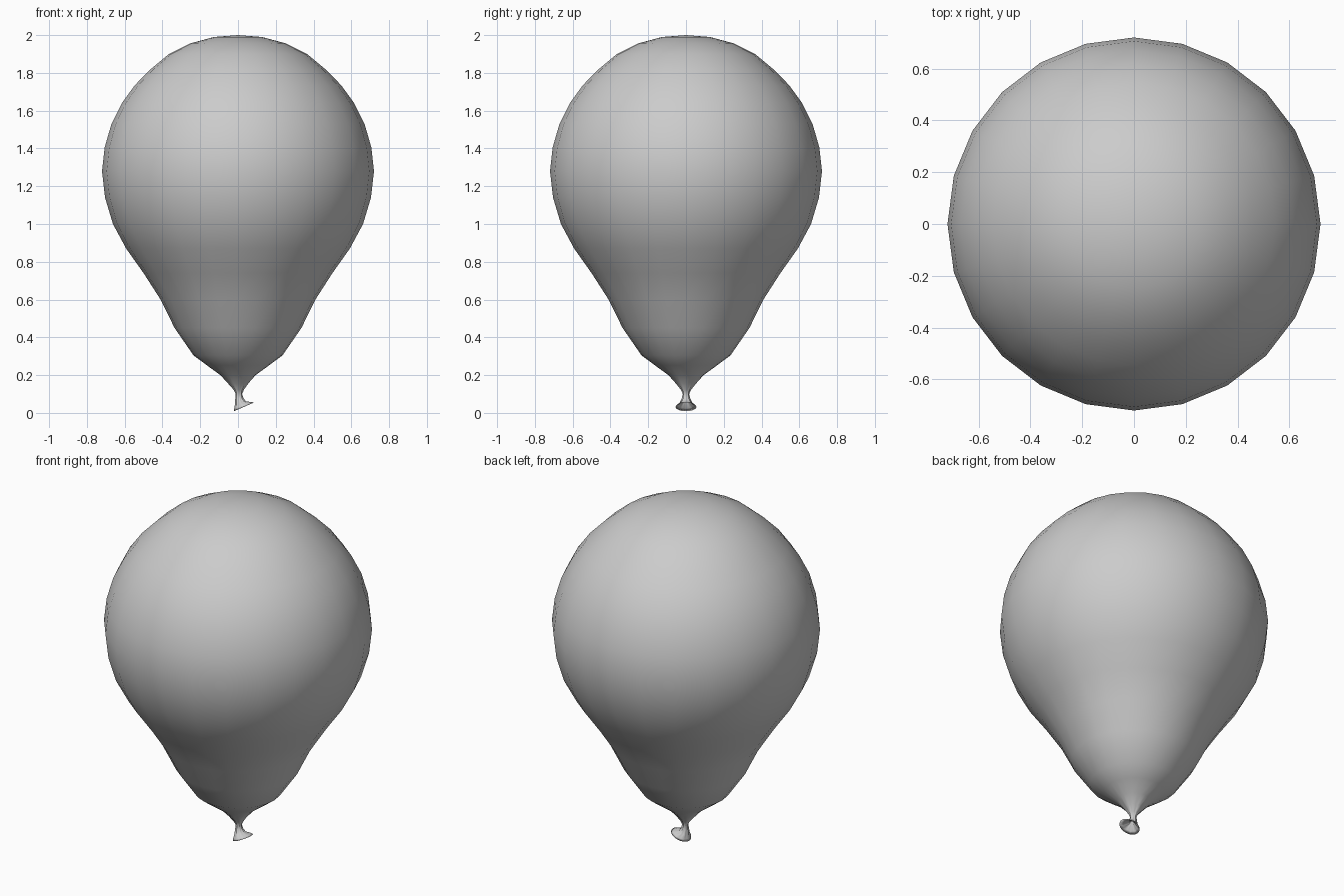
import bpy, bmesh, math

SIDES = 24


def ring(bm, cx, cz, rx, ry, tilt=0.0, pleat=0.0):
    """Ring of vertices; tilt lifts the +x side, pleat gathers the rubber."""
    verts = []
    for i in range(SIDES):
        a = 2 * math.pi * i / SIDES
        k = 1 + pleat * math.cos(8 * a)
        x, y = rx * k * math.cos(a), ry * k * math.sin(a)
        z = cz + tilt * math.cos(a)
        verts.append(bm.verts.new((cx + x, y, z)))
    return verts


def bridge(bm, r0, r1):
    for i in range(SIDES):
        j = (i + 1) % SIDES
        bm.faces.new((r0[i], r0[j], r1[j], r1[i]))


def cap(bm, r, pos):
    p = bm.verts.new(pos)
    for i in range(SIDES):
        bm.faces.new((r[i], r[(i + 1) % SIDES], p))


def make(name, bm):
    bmesh.ops.recalc_face_normals(bm, faces=bm.faces)
    me = bpy.data.meshes.new(name)
    bm.to_mesh(me)
    bm.free()
    for p in me.polygons:
        p.use_smooth = True
    ob = bpy.data.objects.new(name, me)
    bpy.context.collection.objects.link(ob)
    return ob


bm = bmesh.new()

# flared, tilted mouth and gathered neck: cx, cz, rx, ry, tilt, pleat
neck = [(0.012, 0.085, 0.004, 0.004, 0.0, 0.0),      # inside of the mouth
        (0.016, 0.060, 0.012, 0.016, 0.004, 0.2),
        (0.025, 0.040, 0.036, 0.040, 0.016, 0.08),
        (0.032, 0.032, 0.053, 0.055, 0.023, 0.0),    # lip edge
        (0.026, 0.040, 0.044, 0.050, 0.017, 0.04),   # outside of the mouth
        (0.013, 0.053, 0.026, 0.030, 0.008, 0.12),
        (0.007, 0.075, 0.018, 0.019, 0.003, 0.2),
        (0.005, 0.100, 0.014, 0.014, 0.0, 0.2),
        (0.004, 0.122, 0.024, 0.024, 0.0, 0.12),
        (0.001, 0.155, 0.050, 0.050, 0.0, 0.06)]

# inflated body: radius, height
body = [(0.093, 0.20), (0.165, 0.252), (0.236, 0.305), (0.336, 0.45),
        (0.41, 0.60), (0.50, 0.74), (0.592, 0.87), (0.662, 1.00),
        (0.704, 1.14), (0.72, 1.28), (0.706, 1.405), (0.67, 1.53),
        (0.615, 1.64), (0.546, 1.735), (0.462, 1.82), (0.366, 1.90),
        (0.25, 1.957), (0.127, 1.99)]

rings = [ring(bm, *n) for n in neck]
rings += [ring(bm, 0, z, r, r) for r, z in body]
for a, b in zip(rings, rings[1:]):
    bridge(bm, a, b)
cap(bm, rings[0], (0.012, 0, 0.09))
cap(bm, rings[-1], (0, 0, 2.0))
make("balloon", bm)
